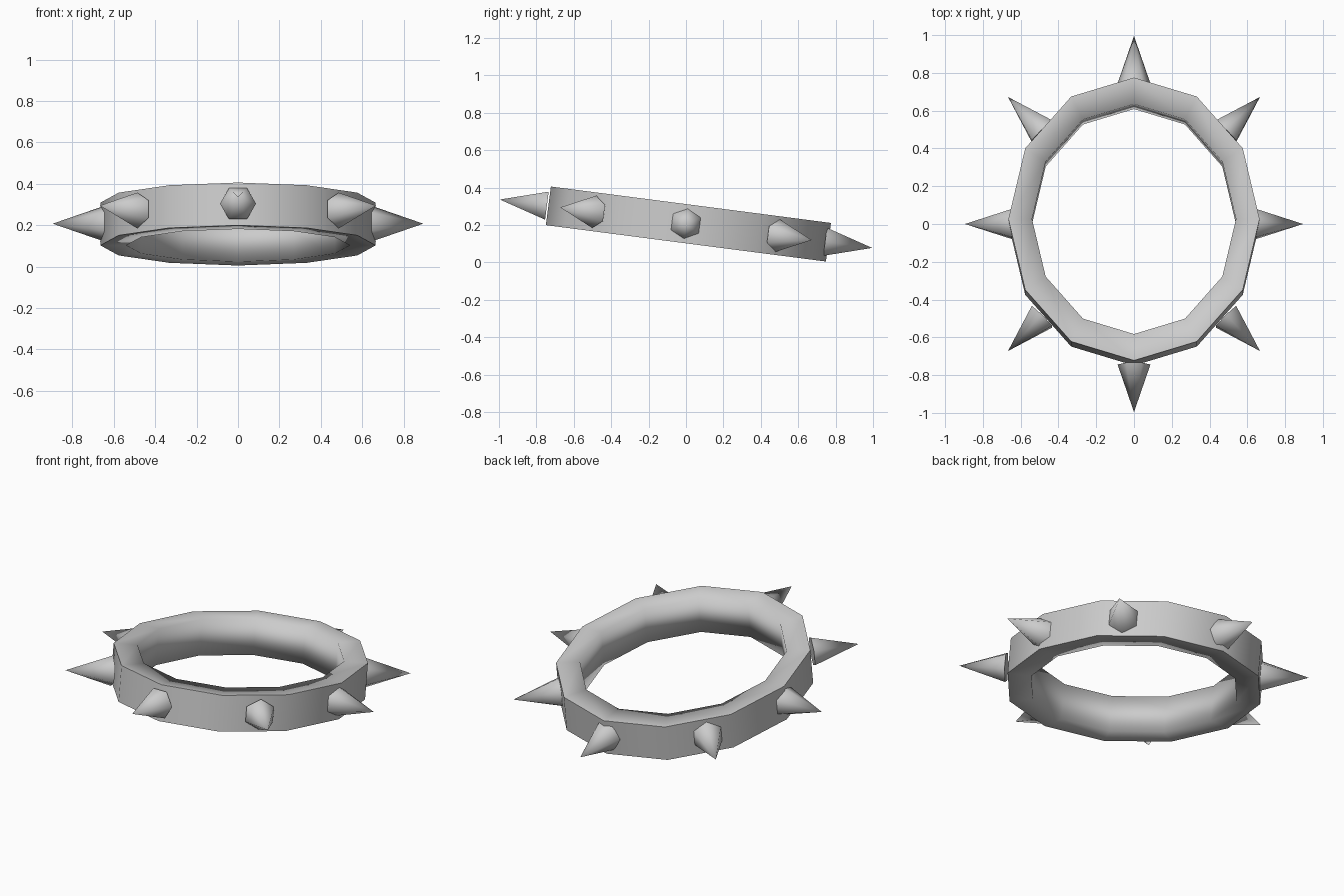
import bpy, bmesh, math
from mathutils import Matrix, Vector

cube = bpy.data.objects.get("Cube")
if cube:
    bpy.data.objects.remove(cube)

grey = bpy.data.materials.new("plain grey")
grey.use_nodes = True
grey.diffuse_color = (0.6, 0.6, 0.6, 1)
grey.node_tree.nodes["Principled BSDF"].inputs["Base Color"].default_value = (0.6, 0.6, 0.6, 1)

# The whole collar leans, with its front raised
TILT = Matrix.Translation((0, 0, 0.207)) @ Matrix.Rotation(math.radians(-7.4), 4, "X")
SIDES = 12
HALF_HEIGHT = 0.104


def add_object(name, bm):
    bmesh.ops.recalc_face_normals(bm, faces=bm.faces)
    bm.transform(TILT)
    mesh = bpy.data.meshes.new(name)
    bm.to_mesh(mesh)
    bm.free()
    mesh.materials.append(grey)
    obj = bpy.data.objects.new(name, mesh)
    bpy.context.collection.objects.link(obj)
    return obj


# Oval band: four loops bridged into a closed tube
def oval_loop(bm, rx, ry, z):
    angles = [2 * math.pi * i / SIDES for i in range(SIDES)]
    return [bm.verts.new((rx * math.sin(a), 0.013 + ry * math.cos(a), z)) for a in angles]


bm = bmesh.new()
outer, inner = (0.665, 0.755), (0.54, 0.614)
loops = [oval_loop(bm, *outer, -HALF_HEIGHT), oval_loop(bm, *outer, HALF_HEIGHT),
         oval_loop(bm, *inner, HALF_HEIGHT), oval_loop(bm, *inner, -HALF_HEIGHT)]
for k in range(4):
    a, b = loops[k], loops[(k + 1) % 4]
    for i in range(SIDES):
        j = (i + 1) % SIDES
        bm.faces.new((a[i], a[j], b[j], b[i])).smooth = True
# Crisp outer rims, soft inner ones
for rim in loops[:2]:
    for i in range(SIDES):
        bm.edges.get((rim[i], rim[(i + 1) % SIDES])).smooth = False
add_object("collar_band", bm)


# Six-sided spikes
def spike(name, base, tip, corner):
    base, tip, corner = Vector(base), Vector(tip), Vector(corner)
    axis = (tip - base).normalized()
    turn = Matrix((corner.cross(axis), corner, axis)).transposed().to_4x4()
    bm = bmesh.new()
    bmesh.ops.create_cone(bm, cap_ends=True, segments=6, radius1=0.087, radius2=0,
                          depth=(tip - base).length,
                          matrix=Matrix.Translation((base + tip) / 2) @ turn)
    bmesh.ops.remove_doubles(bm, verts=bm.verts, dist=0.0001)
    for face in bm.faces:
        face.smooth = len(face.verts) == 3
    for edge in bm.edges:
        if any(len(f.verts) == 6 for f in edge.link_faces):
            edge.smooth = False
    add_object(name, bm)


UP, ACROSS = (0, 0, 1), (1, 0, 0)
for s, end in ((-1, "front"), (1, "back")):
    spike(end + "_spike", (0, s * 0.75, 0), (0, s * 1.004, 0), ACROSS)
    for t, side in ((-1, "right"), (1, "left")):
        spike(f"{end}_{side}_spike", (t * 0.487, s * 0.495, 0), (t * 0.667, s * 0.678, 0), UP)
for t, side in ((-1, "right"), (1, "left")):
    spike(side + "_spike", (t * 0.645, 0, 0), (t * 0.895, 0, 0), UP)
